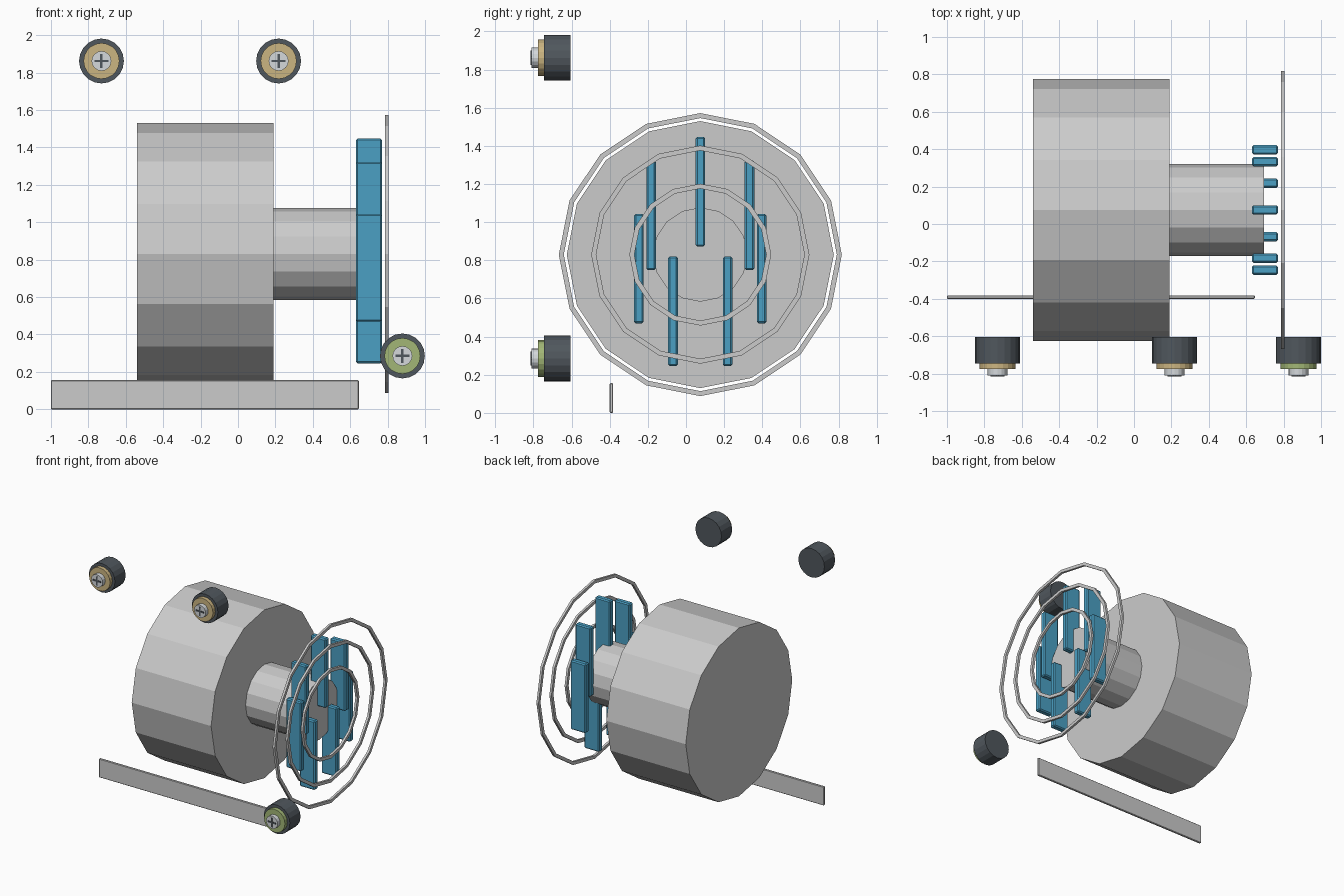
import bpy, bmesh, math
from mathutils import Matrix, Vector

if "Cube" in bpy.data.objects:
    bpy.data.objects.remove(bpy.data.objects["Cube"])

CY, CZ = 0.075, 0.83   # shared axis of motor, shaft, blades and guard


def material(name, rgb):
    m = bpy.data.materials.new(name)
    m.diffuse_color = (*rgb, 1)
    m.use_nodes = True
    m.node_tree.nodes["Principled BSDF"].inputs["Base Color"].default_value = m.diffuse_color
    return m


BLUE = material("blue", (0.07, 0.35, 0.55))
DARK = material("dark", (0.08, 0.095, 0.11))
GOLD = material("gold", (0.60, 0.46, 0.22))
GREEN = material("green", (0.36, 0.47, 0.18))
SILVER = material("silver", (0.66, 0.69, 0.71))


def finish(name, bm, mat=None):
    bmesh.ops.recalc_face_normals(bm, faces=bm.faces)
    me = bpy.data.meshes.new(name)
    bm.to_mesh(me)
    bm.free()
    if mat:
        me.materials.append(mat)
    ob = bpy.data.objects.new(name, me)
    bpy.context.collection.objects.link(ob)
    return ob


def cylinder(name, a, b, r, seg, mat=None):
    """Flat-sided cylinder between points a and b."""
    a, b = Vector(a), Vector(b)
    d = b - a
    bm = bmesh.new()
    mtx = Matrix.Translation((a + b) / 2) @ d.to_track_quat('Z', 'Y').to_matrix().to_4x4()
    bmesh.ops.create_cone(bm, cap_ends=True, segments=seg, radius1=r, radius2=r,
                          depth=d.length, matrix=mtx)
    return finish(name, bm, mat)


def box(name, center, size, mat=None, bevel=0):
    bm = bmesh.new()
    bmesh.ops.create_cube(bm, size=1, matrix=Matrix.Translation(center) @ Matrix.Diagonal((*size, 1)))
    if bevel:
        bmesh.ops.bevel(bm, geom=bm.edges[:], offset=bevel, segments=1, affect='EDGES')
    return finish(name, bm, mat)


def guard_ring(name, r_out, x0=0.785, x1=0.804, wall=0.026, seg=16):
    """Ring with a rectangular section around the x axis."""
    bm = bmesh.new()
    section = [(x0, r_out), (x1, r_out), (x1, r_out - wall), (x0, r_out - wall)]
    loops = []
    for i in range(seg):
        t = 2 * math.pi * i / seg
        loops.append([bm.verts.new((x, CY + r * math.sin(t), CZ + r * math.cos(t))) for x, r in section])
    for i in range(seg):
        p, q = loops[i], loops[(i + 1) % seg]
        for j in range(4):
            k = (j + 1) % 4
            bm.faces.new((p[j], p[k], q[k], q[j]))
    return finish(name, bm)


# motor drum and shaft
cylinder("motor_drum", (-0.54, CY, CZ), (0.19, CY, CZ), 0.70, 16)
cylinder("shaft", (0.18, CY, CZ), (0.695, CY, CZ), 0.247, 16)

# seven upright blades spaced around the axis
for i in range(7):
    t = 2 * math.pi * i / 7
    box(f"blade_{i + 1}", (0.70, CY + 0.33 * math.sin(t), CZ + 0.33 * math.cos(t)),
        (0.14, 0.05, 0.575), BLUE, 0.009)

# guard rings
for name, r in (("outer", 0.742), ("middle", 0.572), ("inner", 0.372)):
    guard_ring(f"{name}_guard_ring", r)

# front plate
box("front_plate", (-0.177, -0.391, 0.078), (1.646, 0.018, 0.156), None, 0.004)

# capped bolts: dark body, coloured washer, silver head, crossed slot
for name, x, z, col in (("left", -0.73, 1.862, GOLD), ("centre", 0.217, 1.862, GOLD),
                        ("right", 0.879, 0.285, GREEN)):
    cylinder(f"{name}_bolt_body", (x, -0.605, z), (x, -0.745, z), 0.12, 20, DARK)
    cylinder(f"{name}_bolt_washer", (x, -0.74, z), (x, -0.776, z), 0.096, 20, col)
    cylinder(f"{name}_bolt_head", (x, -0.77, z), (x, -0.811, z), 0.053, 16, SILVER)
    box(f"{name}_bolt_slot_flat", (x, -0.811, z), (0.075, 0.008, 0.013), DARK)
    box(f"{name}_bolt_slot_upright", (x, -0.811, z), (0.013, 0.0078, 0.075), DARK)
